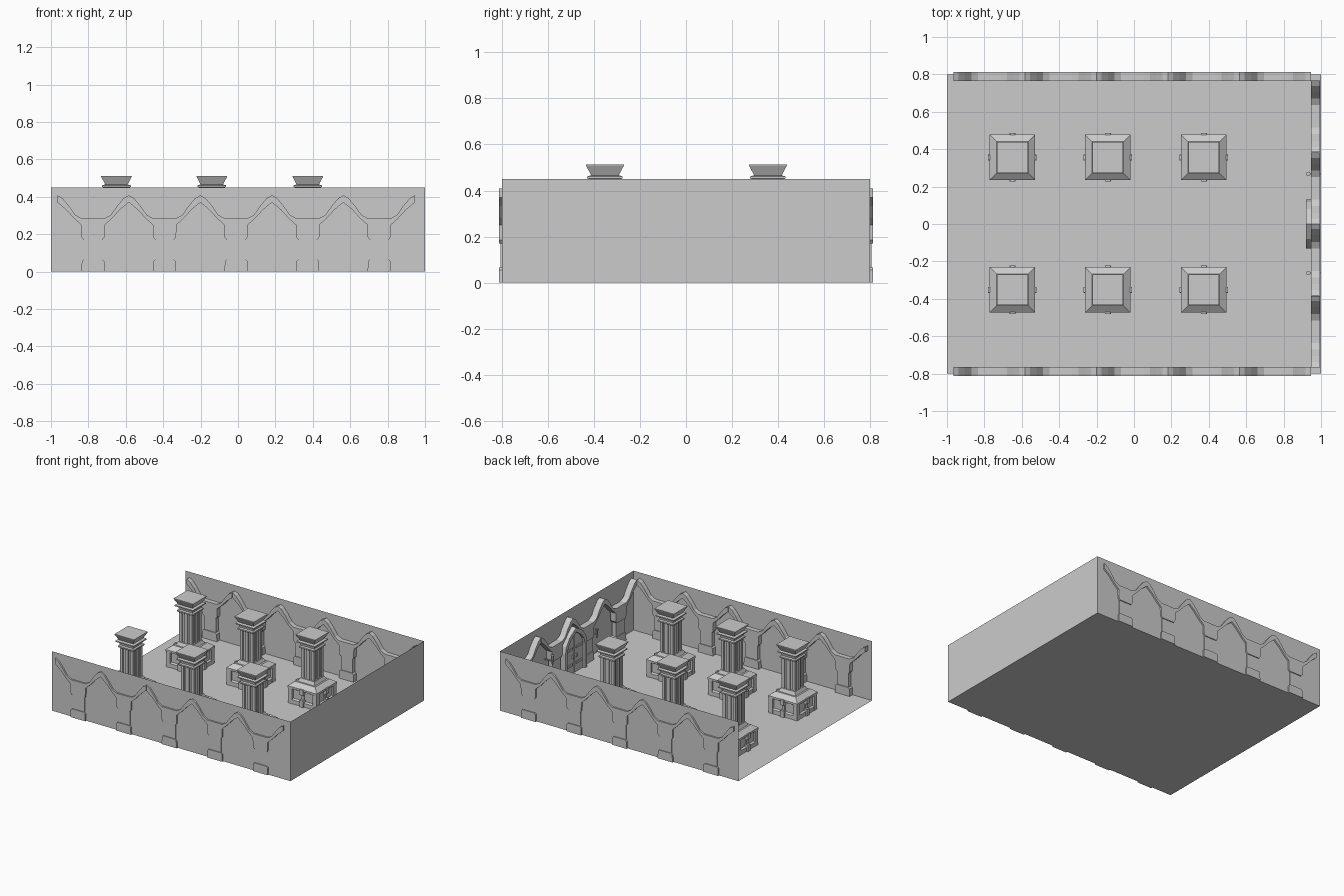
import bpy, bmesh
from mathutils import Matrix, Vector
from math import pi

if "Cube" in bpy.data.objects:
    bpy.data.objects.remove(bpy.data.objects["Cube"])


def finish(name, bm):
    bmesh.ops.recalc_face_normals(bm, faces=bm.faces)
    me = bpy.data.meshes.new(name)
    bm.to_mesh(me)
    bm.free()
    ob = bpy.data.objects.new(name, me)
    bpy.context.collection.objects.link(ob)
    return ob


def prism(bm, outline, d0, d1):
    """Outline in (x, z), extruded along y from d0 to d1."""
    a = [bm.verts.new((u, d0, z)) for u, z in outline]
    b = [bm.verts.new((u, d1, z)) for u, z in outline]
    n = len(a)
    for i in range(n):
        j = (i + 1) % n
        bm.faces.new((a[i], a[j], b[j], b[i]))
    bm.faces.new(a)
    bm.faces.new(b[::-1])


def box(bm, x0, x1, y0, y1, z0, z1):
    prism(bm, [(x0, z0), (x1, z0), (x1, z1), (x0, z1)], y0, y1)


def square_stack(bm, profile):
    """Square rings (half width, z) joined into one closed stack."""
    rings = [[bm.verts.new((sx * h, sy * h, z)) for sx, sy in
              ((-1, -1), (1, -1), (1, 1), (-1, 1))] for h, z in profile]
    for a, b in zip(rings, rings[1:]):
        for i in range(4):
            j = (i + 1) % 4
            bm.faces.new((a[i], a[j], b[j], b[i]))
    bm.faces.new(rings[0][::-1])
    bm.faces.new(rings[-1])


def sheet(name, pts):
    bm = bmesh.new()
    bm.faces.new([bm.verts.new(p) for p in pts])
    finish(name, bm)


# floor and three walls (left side open)
sheet("floor", [(-1, -.8, 0), (1, -.8, 0), (1, .8, 0), (-1, .8, 0)])
for n, s in (("front_wall", -.8), ("back_wall", .8)):
    sheet(n, [(-1, s, 0), (1, s, 0), (1, s, .45), (-1, s, .45)])
sheet("right_wall", [(1, -.8, 0), (1, .8, 0), (1, .8, .45), (1, -.8, .45)])


# wall pilaster with arch arms: wall-face depth runs along y
def mirrored(half):
    return half + [(-u, z) for u, z in reversed(half)]


ARMS = mirrored([(.05, .17), (.062, .185), (.063, .25), (.10, .283), (.145, .332),
                 (.191, .37), (.191, .408), (.163, .392), (.13, .353),
                 (.095, .303), (.06, .284)])
SHAFT = mirrored([(.05, .055), (.05, .175)])
BASE = mirrored([(.062, 0), (.06, .055), (.05, .065)])


def arcade(name, centres, matrix):
    bm = bmesh.new()
    for c in centres:
        for outline, d0, d1 in ((ARMS, -.025, .022), (SHAFT, -.019, .015),
                                (BASE, -.025, .022)):
            prism(bm, [(u + c, z) for u, z in outline], d0, d1)
    bm.transform(matrix)
    finish(name, bm)


side = [-.775 + .3825 * i for i in range(5)]
arcade("back_arcade", side, Matrix.Translation((0, .79, 0)))
arcade("front_arcade", [-c for c in side],
       Matrix.Translation((0, -.79, 0)) @ Matrix.Rotation(pi, 4, 'Z'))
to_right = Matrix.Rotation(-pi / 2, 4, 'Z')
arcade("right_arcade", [-.575, -.19, .19, .575],
       Matrix.Translation((.972, 0, 0)) @ to_right)

# door: pointed frame, two leaves, ring handles
bm = bmesh.new()
outer = [(.13, 0), (.13, .19), (.118, .24), (.08, .295), (.0, .345)]
inner = [(.105, 0), (.105, .185), (.094, .228), (.062, .27), (.0, .312)]
for s in (-1, 1):
    prism(bm, [(s * u, z) for u, z in outer + inner[::-1]], -.08, -.02)
    prism(bm, [(s * max(u, .003), z) for u, z in inner] + [(s * .003, 0)], -.062, -.02)
    for z in (.06, .18):
        box(bm, min(s * .02, s * .1), max(s * .02, s * .1), -.068, -.06, z, z + .016)
    box(bm, s * .018 - .006, s * .018 + .006, -.074, -.06, .115, .14)
bm.transform(Matrix.Translation((1, 0, 0)) @ Matrix.Rotation(-pi / 2, 4, 'Z'))
finish("door", bm)

# wall torches beside the door
for n, y in (("torch_left", .268), ("torch_right", -.262)):
    bm = bmesh.new()
    bmesh.ops.create_cone(bm, cap_ends=True, segments=8, radius1=.005, radius2=.012,
                          depth=.07, matrix=Matrix.Translation((.932, y, .2)))
    box(bm, .932, 1, y - .004, y + .004, .185, .193)
    finish(n, bm)


# free-standing column
def column(name, x, y):
    bm = bmesh.new()
    # pedestal with moulded foot, ledge and sloping top
    square_stack(bm, [(.118, 0), (.118, .03), (.105, .038), (.105, .105), (.122, .115),
                      (.122, .13), (.085, .158), (.072, .158), (.06, .182)])
    # fluted shaft core
    square_stack(bm, [(.046, .15), (.046, .46)])
    # capital
    square_stack(bm, [(.055, .405), (.066, .412), (.066, .422), (.056, .428),
                      (.06, .447), (.077, .453), (.077, .461), (.06, .466),
                      (.082, .508), (.082, .512)])
    for k in range(4):
        part = bmesh.new()
        # pedestal corner block and centre tab, shaft corner and middle strips
        box(part, .085, .12, .085, .12, .0, .115)
        box(part, -.016, .016, .1, .13, .0, .05)
        box(part, -.014, .014, .1, .13, .09, .132)
        box(part, -.011, .011, .1, .115, .05, .09)
        box(part, .032, .055, .032, .055, .16, .42)
        box(part, -.014, .014, .04, .055, .16, .42)
        part.transform(Matrix.Rotation(k * pi / 2, 4, 'Z'))
        tmp = bpy.data.meshes.new("tmp")
        part.to_mesh(tmp)
        part.free()
        bm.from_mesh(tmp)
        bpy.data.meshes.remove(tmp)
    ob = finish(name, bm)
    ob.location = (x, y, 0)


for i, x in enumerate((-.65, -.14, .373)):
    for row, y in (("front", -.352), ("back", .356)):
        column(f"{row}_column_{i + 1}", x, y)
